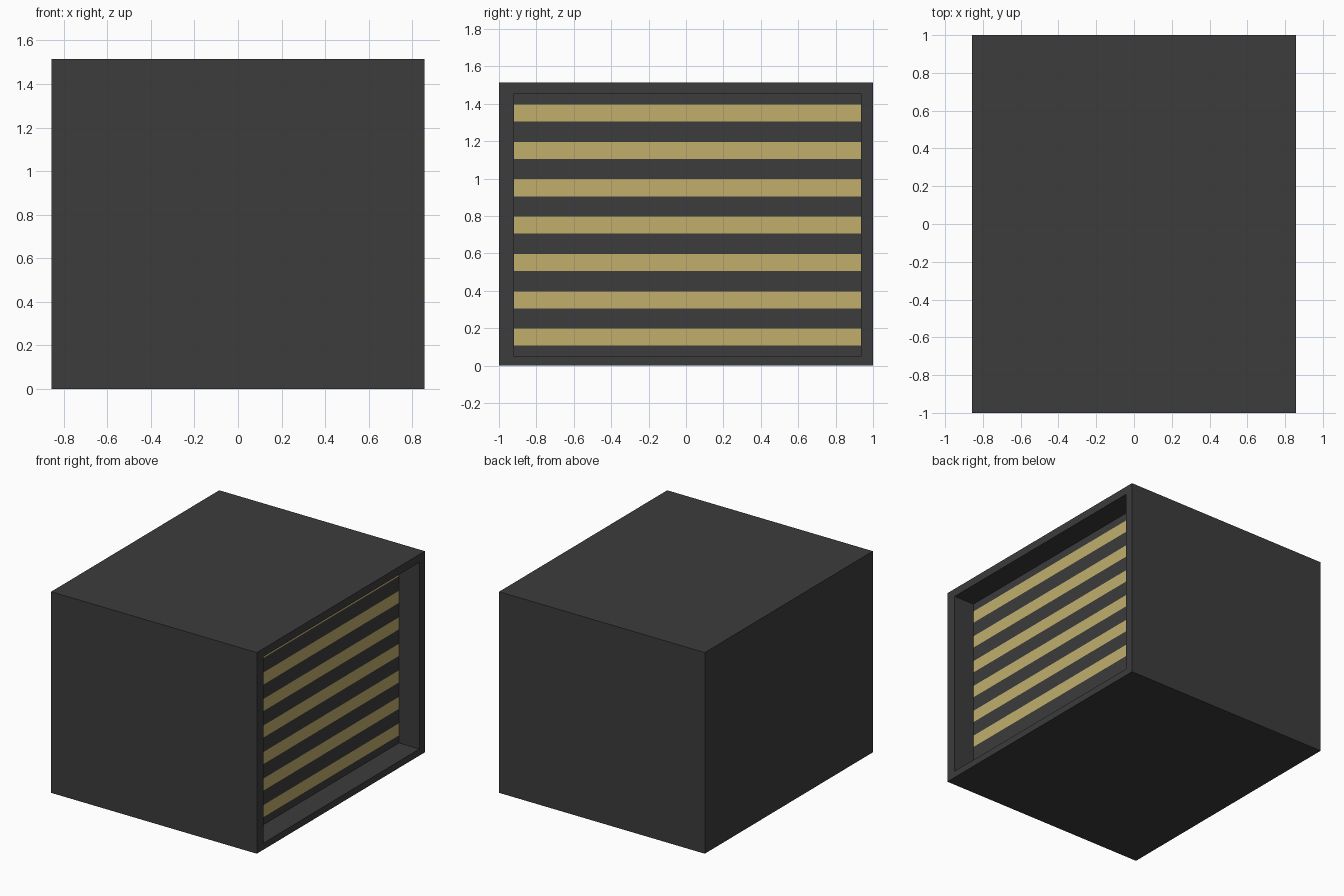
import bpy, bmesh

if "Cube" in bpy.data.objects:
    bpy.data.objects.remove(bpy.data.objects["Cube"])

HX, HY, H = 0.857, 1.0, 1.515        # half width, half length, height
Y0, Y1, Z0, Z1 = -0.92, 0.935, 0.05, 1.455   # opening in the right side
DEPTH = 0.17                         # recess depth


def material(name, rgb):
    m = bpy.data.materials.new(name)
    m.diffuse_color = (*rgb, 1)
    m.use_nodes = True
    m.node_tree.nodes["Principled BSDF"].inputs["Base Color"].default_value = m.diffuse_color
    return m


dark = material("dark grey", (0.045, 0.045, 0.045))
gold = material("pale gold", (0.533, 0.428, 0.150))


def make_object(name, bm, mats):
    bmesh.ops.remove_doubles(bm, verts=bm.verts, dist=1e-5)
    me = bpy.data.meshes.new(name)
    bm.to_mesh(me)
    bm.free()
    for m in mats:
        me.materials.append(m)
    ob = bpy.data.objects.new(name, me)
    bpy.context.collection.objects.link(ob)
    return ob


def quad(bm, pts):
    return bm.faces.new([bm.verts.new(p) for p in pts])


def ring(x, y0, y1, z0, z1):
    return [(x, y0, z0), (x, y1, z0), (x, y1, z1), (x, y0, z1)]


# Casing: closed shell from back wall, outer walls, front rim and recess walls
bm = bmesh.new()
back = ring(-HX, -HY, HY, 0, H)
rim = ring(HX, -HY, HY, 0, H)
lip = ring(HX, Y0, Y1, Z0, Z1)
inner = ring(HX - DEPTH, Y0, Y1, Z0, Z1)
quad(bm, back[::-1])
for a, b in ((back, rim), (rim, lip), (lip, inner)):
    for i in range(4):
        j = (i + 1) % 4
        quad(bm, (a[i], a[j], b[j], b[i]))
make_object("casing", bm, [dark])

# Grille panel: recessed wall cut into alternating dark and gold bands
bm = bmesh.new()
levels = [Z0]
for i in range(7):
    levels += [0.107 + 0.1997 * i, 0.198 + 0.1997 * i]
levels.append(Z1)
for i, (a, b) in enumerate(zip(levels, levels[1:])):
    quad(bm, ring(HX - DEPTH, Y0, Y1, a, b)).material_index = i % 2
make_object("striped_grille_panel", bm, [dark, gold])
